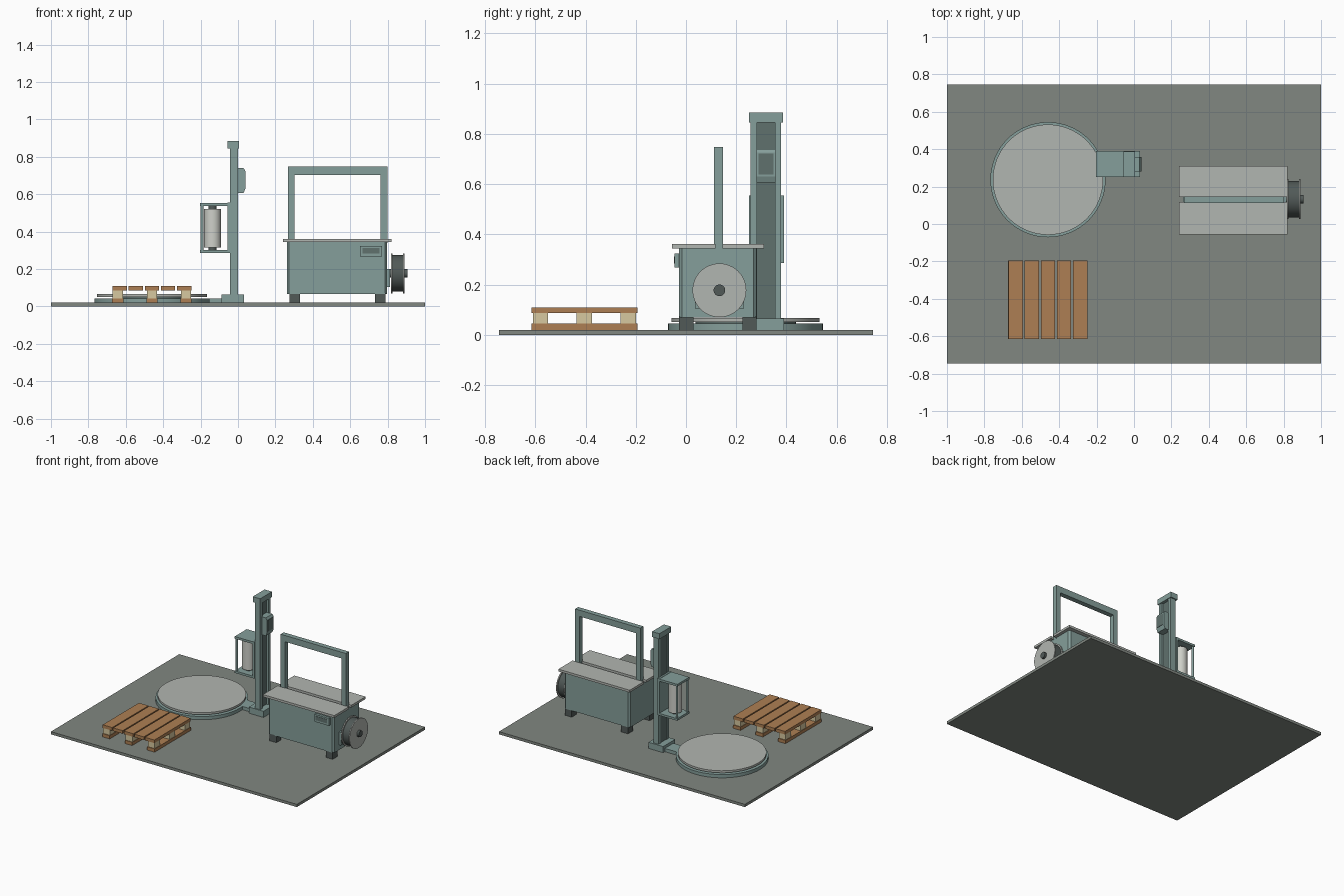
import bpy, bmesh
from math import radians

if "Cube" in bpy.data.objects:
    bpy.data.objects.remove(bpy.data.objects["Cube"])


def material(name, r, g, b):
    m = bpy.data.materials.new(name)
    m.diffuse_color = ((r / 255) ** 2.2, (g / 255) ** 2.2, (b / 255) ** 2.2, 1)
    m.use_nodes = True
    m.node_tree.nodes["Principled BSDF"].inputs["Base Color"].default_value = m.diffuse_color
    return m


FLOOR = material("floor grey", 128, 134, 128)
STEEL = material("painted steel", 132, 157, 153)
DARK = material("dark steel", 96, 112, 109)
RUBBER = material("charcoal", 82, 90, 88)
LIGHT = material("light metal", 176, 180, 175)
FILM = material("film", 205, 207, 200)
WOOD = material("board wood", 172, 126, 84)
PALE = material("block wood", 214, 199, 158)


def finish(name, bm, mat):
    bmesh.ops.recalc_face_normals(bm, faces=bm.faces)
    me = bpy.data.meshes.new(name)
    bm.to_mesh(me)
    bm.free()
    me.materials.append(mat)
    ob = bpy.data.objects.new(name, me)
    bpy.context.collection.objects.link(ob)
    return ob


def prism(name, pts, vec, mat):
    """Extrude a closed outline of 3D points along vec."""
    bm = bmesh.new()
    face = bm.faces.new([bm.verts.new(p) for p in pts])
    new = bmesh.ops.extrude_face_region(bm, geom=[face])["geom"]
    bmesh.ops.translate(bm, vec=vec, verts=[v for v in new if isinstance(v, bmesh.types.BMVert)])
    return finish(name, bm, mat)


def box(name, x, y, z, mat):
    pts = [(x[0], y[0], z[0]), (x[1], y[0], z[0]), (x[1], y[1], z[0]), (x[0], y[1], z[0])]
    return prism(name, pts, (0, 0, z[1] - z[0]), mat)


def cyl(name, center, r, span, mat, axis="Z", sides=48):
    """Cylinder along Z or X; center is the position in the other two axes."""
    mid = (span[0] + span[1]) / 2
    loc = (*center, mid) if axis == "Z" else (mid, *center)
    rot = (0, 0, 0) if axis == "Z" else (0, radians(90), 0)
    bpy.ops.mesh.primitive_cylinder_add(vertices=sides, radius=r, depth=span[1] - span[0],
                                        location=loc, rotation=rot)
    ob = bpy.context.object
    ob.name = name
    ob.data.materials.append(mat)
    bpy.ops.object.shade_smooth_by_angle(angle=radians(30))
    return ob


# Floor slab
box("floor_slab", (-1, 1), (-0.745, 0.745), (0, 0.02), FLOOR)

# Turntable with bridge to the mast
TT = (-0.46, 0.237)
cyl("turntable_base", TT, 0.308, (0.02, 0.044), STEEL, sides=64)
cyl("turntable_bearing", TT, 0.2, (0.044, 0.052), DARK)
cyl("turntable_plate", TT, 0.295, (0.051, 0.066), LIGHT, sides=64)
box("mast_bridge", (-0.2, -0.08), (0.27, 0.37), (0.02, 0.044), STEEL)

# Mast: two rails, recessed web, foot and cap
box("mast_foot", (-0.087, 0.032), (0.25, 0.39), (0.02, 0.065), STEEL)
for i, y in enumerate((0.257, 0.354)):
    box(f"mast_rail_{i}", (-0.042, 0.0), (y, y + 0.025), (0.065, 0.845), STEEL)
box("mast_web", (-0.038, -0.016), (0.28, 0.356), (0.065, 0.845), DARK)
box("mast_cap", (-0.055, 0.005), (0.25, 0.387), (0.845, 0.885), STEEL)

# Control box with sloped edges and screen
prism("control_box", [(-0.016, 0.28, 0.607), (0.03, 0.28, 0.607), (0.039, 0.28, 0.63),
                      (0.039, 0.28, 0.725), (0.03, 0.28, 0.74), (-0.016, 0.28, 0.74)],
      (0, 0.077, 0), STEEL)
box("control_screen", (0.038, 0.041), (0.289, 0.348), (0.638, 0.722), DARK)

# Film carriage
RC = (-0.136, 0.32)
box("carriage_back", (-0.056, -0.042), (0.25, 0.39), (0.285, 0.555), STEEL)
for n, z in (("bottom", 0.285), ("top", 0.537)):
    box(f"carriage_{n}_plate", (-0.202, -0.05), (0.25, 0.39), (z, z + 0.016), STEEL)
for i, y in enumerate((0.261, 0.379)):
    cyl(f"carriage_post_{i}", (-0.192, y), 0.008, (0.3, 0.538), STEEL, sides=16)
cyl("film_core", RC, 0.022, (0.3, 0.538), RUBBER, sides=32)
cyl("film_roll", RC, 0.045, (0.315, 0.522), FILM)

# Strapping machine body with chamfered upright corners, and feet
x0, x1, y0, y1, c = 0.262, 0.797, -0.027, 0.281, 0.012
prism("machine_body", [(x0 + c, y0, 0.068), (x1 - c, y0, 0.068), (x1, y0 + c, 0.068),
                       (x1, y1 - c, 0.068), (x1 - c, y1, 0.068), (x0 + c, y1, 0.068),
                       (x0, y1 - c, 0.068), (x0, y0 + c, 0.068)], (0, 0, 0.277), STEEL)
for i, x in enumerate((0.275, 0.733)):
    for j, y in enumerate((-0.027, 0.225)):
        box(f"machine_foot_{i}{j}", (x, x + 0.056), (y, y + 0.056), (0.02, 0.072), RUBBER)

# Split table top with strap slot
for n, y in (("front", (-0.055, 0.117)), ("back", (0.145, 0.31))):
    box(f"table_{n}", (0.241, 0.821), y, (0.344, 0.361), LIGHT)

# Strap arch as one inverted-U profile
ax = [(0.268, 0.34), (0.268, 0.748), (0.798, 0.748), (0.798, 0.34),
      (0.762, 0.34), (0.762, 0.702), (0.302, 0.702), (0.302, 0.34)]
prism("strap_arch", [(x, 0.112, z) for x, z in ax], (0, 0.036, 0), STEEL)

# Front control panel
box("panel_case", (0.652, 0.77), (-0.045, -0.026), (0.268, 0.323), STEEL)
box("panel_screen", (0.665, 0.757), (-0.047, -0.044), (0.283, 0.312), DARK)

# Strap reel on the end
RE = (0.133, 0.177)
box("reel_bracket", (0.795, 0.812), (0.035, 0.23), (0.105, 0.2), STEEL)
cyl("reel_axle", RE, 0.023, (0.8, 0.905), RUBBER, "X", 32)
cyl("reel_strap", RE, 0.097, (0.825, 0.885), RUBBER, "X")
for i, x in enumerate((0.819, 0.881)):
    cyl(f"reel_flange_{i}", RE, 0.107, (x, x + 0.008), LIGHT, "X")

# Pallet: deck boards, blocks and runners
for i in range(5):
    x = -0.67 + i * 0.0858
    box(f"pallet_deck_{i}", (x, x + 0.077), (-0.615, -0.194), (0.086, 0.109), WOOD)
for i, x in enumerate((-0.673, -0.49, -0.308)):
    box(f"pallet_runner_{i}", (x, x + 0.06), (-0.615, -0.194), (0.02, 0.044), WOOD)
    for j, y in enumerate((-0.61, -0.435, -0.26)):
        box(f"pallet_block_{i}{j}", (x + 0.003, x + 0.057), (y, y + 0.06), (0.044, 0.086), PALE)
